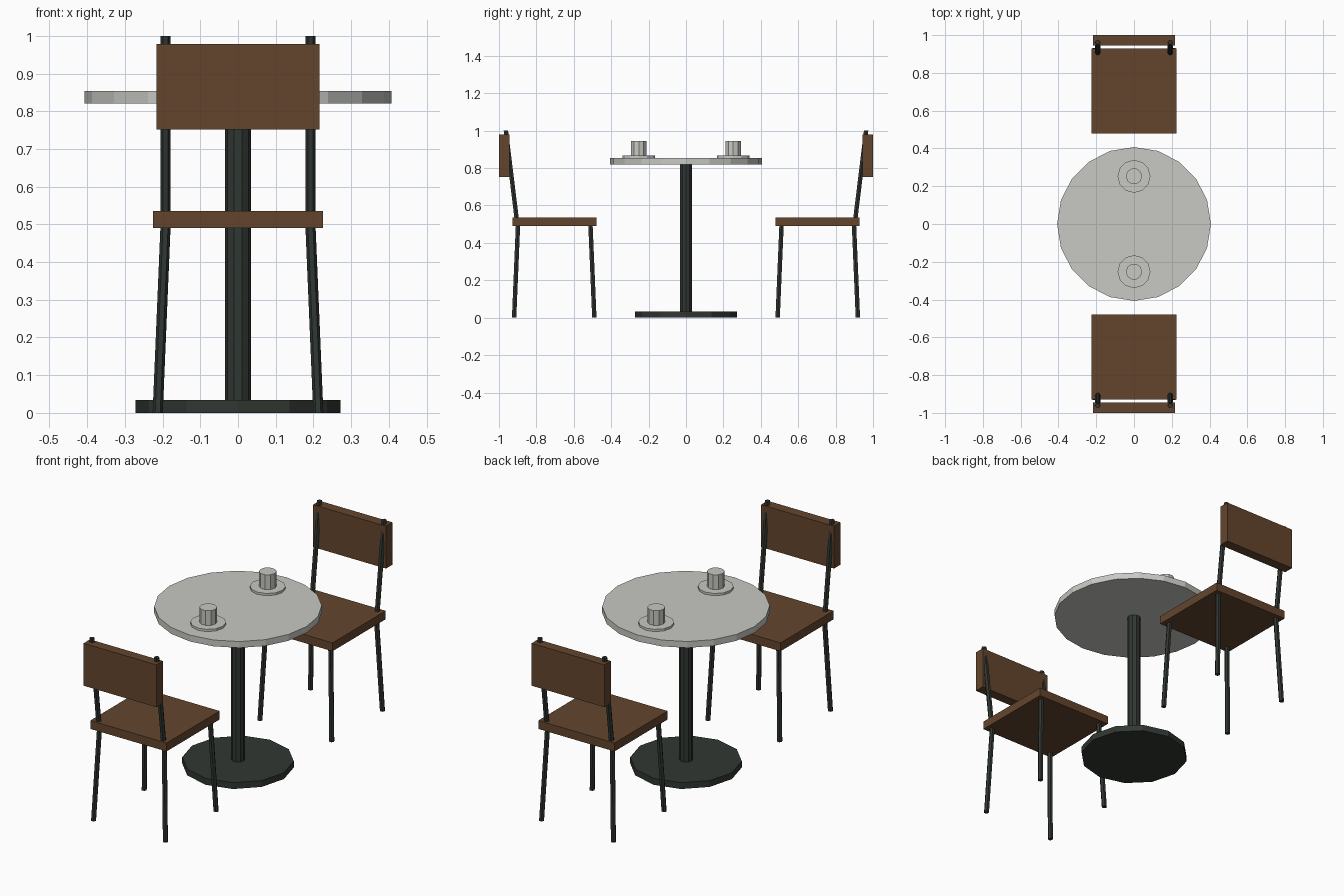
import bpy, bmesh, math
from mathutils import Vector, Matrix

if "Cube" in bpy.data.objects:
    bpy.data.objects.remove(bpy.data.objects["Cube"])


def material(name, rgb):
    m = bpy.data.materials.new(name)
    m.diffuse_color = (*rgb, 1)
    m.use_nodes = True
    m.node_tree.nodes["Principled BSDF"].inputs["Base Color"].default_value = m.diffuse_color
    return m


WOOD = material("brown wood", (0.127, 0.060, 0.027))
METAL = material("dark green metal", (0.030, 0.038, 0.031))
STONE = material("pale grey", (0.58, 0.58, 0.55))


def finish(name, bm, mat):
    me = bpy.data.meshes.new(name)
    bm.to_mesh(me)
    bm.free()
    me.materials.append(mat)
    ob = bpy.data.objects.new(name, me)
    bpy.context.collection.objects.link(ob)
    return ob


def rod(name, a, b, r, sides, mat, turn=Matrix.Identity(4)):
    """Faceted cylinder from point a to point b, sheared so its ends stay level."""
    a, b = Vector(a), Vector(b)
    bm = bmesh.new()
    bmesh.ops.create_cone(bm, cap_ends=True, segments=sides, radius1=r, radius2=r, depth=1)
    bm.verts.ensure_lookup_table()
    # put a corner on the x axis
    corner = math.atan2(bm.verts[0].co.y, bm.verts[0].co.x)
    bm.transform(Matrix.Rotation(-corner, 4, 'Z'))
    for v in bm.verts:
        p = a if v.co.z < 0 else b
        v.co = Vector((v.co.x + p.x, v.co.y + p.y, p.z))
    bm.transform(turn)
    return finish(name, bm, mat)


def box(name, lo, hi, mat, turn):
    lo, hi = Vector(lo), Vector(hi)
    bm = bmesh.new()
    bmesh.ops.create_cube(bm, size=1)
    bm.transform(turn @ Matrix.Translation((lo + hi) / 2) @ Matrix.Diagonal((*(hi - lo), 1)))
    return finish(name, bm, mat)


# table
rod("table_base", (0, 0, 0), (0, 0, 0.034), 0.272, 12, METAL)
rod("table_column", (0, 0, 0.03), (0, 0, 0.825), 0.034, 10, METAL)
rod("table_top", (0, 0, 0.82), (0, 0, 0.854), 0.407, 20, STONE)

# cups on saucers
for y in (-0.252, 0.252):
    rod("saucer", (0, y, 0.853), (0, y, 0.866), 0.087, 12, STONE)
    rod("cup", (0, y, 0.864), (0, y, 0.945), 0.043, 10, STONE)

# two chairs facing each other
for angle in (0, math.pi):
    t = Matrix.Rotation(angle, 4, 'Z')
    box("seat", (-0.226, -0.928, 0.49), (0.226, -0.478, 0.535), WOOD, t)
    box("backrest", (-0.216, -1.0, 0.752), (0.216, -0.945, 0.979), WOOD, t)
    for s in (-1, 1):
        rod("front_leg", (s * 0.213, -0.49, 0), (s * 0.192, -0.511, 0.5), 0.0135, 6, METAL, t)
        rod("back_leg", (s * 0.213, -0.919, 0), (s * 0.192, -0.898, 0.5), 0.0135, 6, METAL, t)
        rod("back_post", (s * 0.192, -0.903, 0.51), (s * 0.192, -0.963, 1.0), 0.0135, 6, METAL, t)
